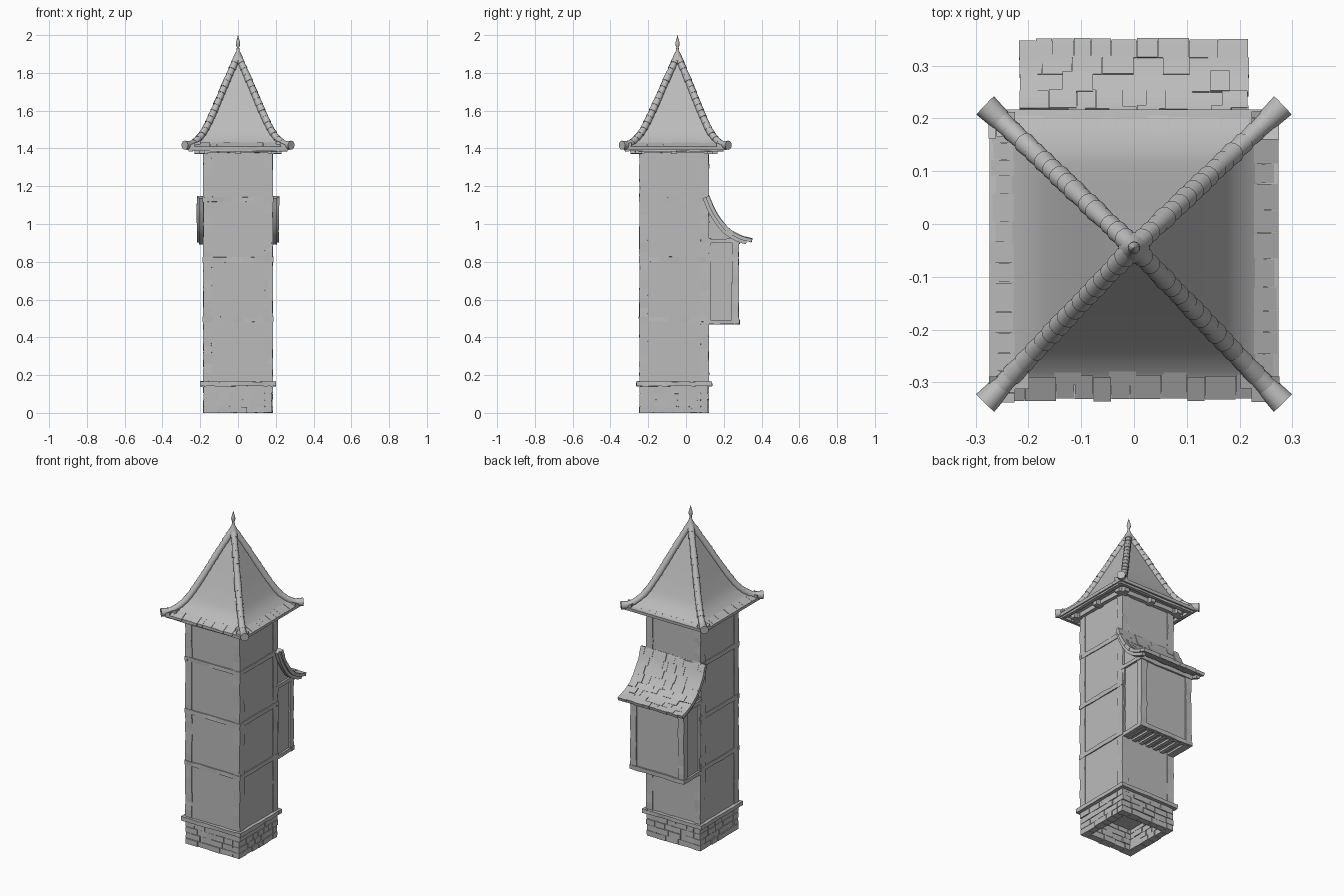
import bpy, bmesh, math, random
from mathutils import Vector, Matrix

random.seed(4)
if "Cube" in bpy.data.objects:
    bpy.data.objects.remove(bpy.data.objects["Cube"])

stone = bpy.data.materials.new("plain grey")
stone.use_nodes = True
GREY = (0.5, 0.5, 0.5, 1)
stone.diffuse_color = GREY
stone.node_tree.nodes["Principled BSDF"].inputs["Base Color"].default_value = GREY

CY = -0.0625          # tower centre in y
HALF = 0.18           # tower half width
rnd = random.uniform


def finish(bm, name, smooth=False):
    bmesh.ops.recalc_face_normals(bm, faces=bm.faces)
    me = bpy.data.meshes.new(name)
    bm.to_mesh(me)
    bm.free()
    me.materials.append(stone)
    ob = bpy.data.objects.new(name, me)
    bpy.context.collection.objects.link(ob)
    if smooth:
        bpy.ops.object.select_all(action='DESELECT')
        ob.select_set(True)
        bpy.context.view_layer.objects.active = ob
        bpy.ops.object.shade_smooth_by_angle(angle=math.radians(35))
    return ob


def loft(bm, rings):
    """Skin closed rings of equal length and cap both ends."""
    vs = [[bm.verts.new(p) for p in ring] for ring in rings]
    n = len(vs[0])
    for a, b in zip(vs, vs[1:]):
        for i in range(n):
            bm.faces.new((a[i], a[(i + 1) % n], b[(i + 1) % n], b[i]))
    bm.faces.new(vs[0][::-1])
    bm.faces.new(vs[-1])


def beam(bm, lo, hi, wobble=0.0, step=0.05):
    """Box from lo to hi, cut along its longest axis and roughened."""
    lo, hi = Vector(lo), Vector(hi)
    size = hi - lo
    ax = max(range(3), key=lambda i: size[i])
    u, v = [i for i in range(3) if i != ax]
    n = max(1, round(size[ax] / step)) if wobble else 1
    rings = []
    for k in range(n + 1):
        ring = []
        for a, b in ((0, 0), (1, 0), (1, 1), (0, 1)):
            p = lo.copy()
            p[ax] += size[ax] * k / n
            p[u] += size[u] * a + rnd(-wobble, wobble)
            p[v] += size[v] * b + rnd(-wobble, wobble)
            ring.append(p)
        rings.append(ring)
    loft(bm, rings)


def curve(pts, steps=5):
    """Smooth 2D path through the given points."""
    p = [Vector(q) for q in pts]
    p = [2 * p[0] - p[1]] + p + [2 * p[-1] - p[-2]]
    out = []
    for a, b, c, d in zip(p, p[1:], p[2:], p[3:]):
        for k in range(steps):
            t = k / steps
            out.append(0.5 * (2 * b + (c - a) * t + (2 * a - 5 * b + 4 * c - d) * t**2
                              + (3 * b - a - 3 * c + d) * t**3))
    return out + [p[-2]]


def sweep(bm, path, x0, x1, low, high):
    """Slab following a y-z path, between two offsets along its normal."""
    rings = []
    for i, p in enumerate(path):
        d = (path[min(i + 1, len(path) - 1)] - path[max(i - 1, 0)]).normalized()
        n = Vector((-d.y, d.x))
        a, b = p + n * low, p + n * high
        rings.append([(x0, *a), (x1, *a), (x1, *b), (x0, *b)])
    loft(bm, rings)


def turn(k):
    """Quarter turn about the tower axis."""
    axis = Matrix.Translation((0, CY, 0))
    return axis @ Matrix.Rotation(k * math.pi / 2, 4, 'Z') @ axis.inverted()


def four_sides(bm, build):
    for k in range(4):
        start = len(bm.verts)
        build()
        bm.verts.ensure_lookup_table()
        bmesh.ops.transform(bm, matrix=turn(k), verts=bm.verts[start:])


# Plaster walls
bm = bmesh.new()
beam(bm, (-HALF, CY - HALF, 0.13), (HALF, CY + HALF, 1.395))
finish(bm, "tower_walls")

# Hollow brick foundation
bm = bmesh.new()


def brick_side():
    face = CY - HALF
    beam(bm, (-HALF, face + 0.003, 0.002), (HALF - 0.04, face + 0.037, 0.14))
    for row in range(4):
        x = -0.183
        end = 0.183 - 0.045
        while x < end - 0.005:
            w = rnd(0.045, 0.085)
            nx = end if x + w > end - 0.03 else x + w
            out = rnd(-0.002, 0.005)
            beam(bm, (x, face - out, row * 0.035), (nx - 0.003, face + 0.042 + out, row * 0.035 + 0.032), 0.001)
            x = nx


four_sides(bm, brick_side)
finish(bm, "brick_foundation")

# Timber frame of the tower
bm = bmesh.new()


def timber_side():
    f = CY - HALF
    beam(bm, (-0.184, f - 0.004, 0.16), (-0.14, f + 0.04, 1.395), 0.002)
    beam(bm, (0.14, f - 0.003, 0.16), (0.18, f + 0.01, 1.395), 0.002)
    beam(bm, (-0.2, f - 0.02, 0.142), (0.2, f + 0.01, 0.166), 0.002)
    for z in (0.495, 0.812, 1.13):
        beam(bm, (-0.187, f - 0.006, z - 0.013), (0.187, f + 0.01, z + 0.013), 0.002)


four_sides(bm, timber_side)
finish(bm, "timber_frame")

# Main roof, flared towards the eaves
roof_line = curve([(0.274, 1.41), (0.235, 1.425), (0.187, 1.475), (0.15, 1.545),
                   (0.11, 1.635), (0.055, 1.765), (0.004, 1.88)])


def roof_cy(w):
    return -0.057 + 0.013 * (1 - w / 0.275)


def square(w, z):
    return [(sx * w, roof_cy(w) + sy * w, z) for sx, sy in ((-1, -1), (1, -1), (1, 1), (-1, 1))]


bm = bmesh.new()
loft(bm, [square(0.17, 1.405), square(0.24, 1.402), square(0.272, 1.392)]
     + [square(*p) for p in roof_line])
finish(bm, "main_roof", True)

# Ragged eave shingles
bm = bmesh.new()


def eave_side():
    for row, (y, z) in enumerate(((0.276, 1.408), (0.25, 1.418))):
        x = -y
        while x < y - 0.01:
            nx = min(x + rnd(0.03, 0.06), y)
            if row == 0 or rnd(0, 1) < 0.3:
                a = CY + 0.006 - y - rnd(-0.003, 0.004)
                sides = [[(px, a, z - 0.012), (px, a, z + 0.003),
                          (px, a + 0.045, z + 0.024), (px, a + 0.045, z + 0.005)]
                         for px in (x + 0.001, nx)]
                loft(bm, sides)
            x = nx


four_sides(bm, eave_side)
finish(bm, "eave_shingles")

# Soffit boards and rafter ends under the eaves
bm = bmesh.new()


def soffit_side():
    f = CY - HALF
    beam(bm, (-0.262, f - 0.08, 1.385), (0.262, f - 0.06, 1.402), 0.002)
    beam(bm, (-0.2, f - 0.022, 1.378), (0.2, f + 0.01, 1.404), 0.002)
    for x in (-0.19, 0, 0.19):
        beam(bm, (x - 0.016, f - 0.05, 1.372), (x + 0.016, f + 0.02, 1.402), 0.001)


four_sides(bm, soffit_side)
finish(bm, "soffit_boards")

# Hip ridges made of overlapping round tiles
bm = bmesh.new()
ridge = [Vector((0.282, 1.415))] + roof_line[2:]
lengths = [0]
for a, b in zip(ridge, ridge[1:]):
    lengths.append(lengths[-1] + math.hypot(1.414 * (a.x - b.x), a.y - b.y))


def on_ridge(s):
    for i in range(len(ridge) - 1):
        if s <= lengths[i + 1]:
            return ridge[i].lerp(ridge[i + 1], (s - lengths[i]) / (lengths[i + 1] - lengths[i]))
    return ridge[-1]


TILES = 17
for sx in (-1, 1):
    for sy in (-1, 1):
        for k in range(TILES):
            ends = [on_ridge(lengths[-1] * t / TILES) for t in (k, k + 1.15)]
            a, b = [Vector((sx * w, roof_cy(w) + sy * w, z + 0.002)) for w, z in ends]
            rot = (b - a).to_track_quat('Z', 'Y').to_matrix().to_4x4()
            r = 0.024 if k == 0 else rnd(0.019, 0.021)
            bmesh.ops.create_cone(bm, cap_ends=True, segments=12, radius1=r, radius2=r - 0.003,
                                  depth=(b - a).length,
                                  matrix=Matrix.Translation((a + b) / 2) @ rot)
finish(bm, "hip_ridge_tiles", True)

# Turned finial
bm = bmesh.new()
finial = [(0.03, 1.865), (0.022, 1.89), (0.009, 1.915), (0.006, 1.935), (0.012, 1.95),
          (0.01, 1.965), (0.004, 1.985), (0.001, 2.0)]
loft(bm, [[(r * math.cos(i * math.pi / 6), -0.045 + r * math.sin(i * math.pi / 6), z)
           for i in range(12)] for r, z in finial])
finish(bm, "finial", True)

# Projecting bay at the back
bm = bmesh.new()
side = [(0.1, 0.48), (0.272, 0.48), (0.272, 0.92), (0.217, 0.945), (0.15, 1.035),
        (0.118, 1.11), (0.1, 1.11)]
loft(bm, [[(x, y, z) for y, z in side] for x in (-0.172, 0.172)])
finish(bm, "bay_walls")

bm = bmesh.new()
for s in (-1, 1):
    x0, x1 = sorted((s * 0.14, s * 0.181))
    beam(bm, (x0, 0.242, 0.475), (x1, 0.279, 0.925), 0.002)
    x0, x1 = sorted((s * 0.16, s * 0.184))
    for z in (0.47, 0.9):
        beam(bm, (x0, 0.11, z), (x1, 0.28, z + 0.022), 0.0015)
    beam(bm, (x0, 0.11, 0.48), (x1 - 0.004 * (s > 0), 0.13, 0.91), 0.0015)
for z in (0.47, 0.895):
    beam(bm, (-0.185, 0.255, z), (0.185, 0.283, z + 0.024), 0.002)
for i in range(7):
    x = -0.15 + i * 0.05
    beam(bm, (x - 0.012, 0.11, 0.468), (x + 0.012, 0.272, 0.49), 0.001)
finish(bm, "bay_timbers")

# Lean-to roof of the bay with rake boards
lean = curve([(0.112, 1.145), (0.15, 1.06), (0.212, 0.975), (0.28, 0.932), (0.345, 0.912)], 6)
bm = bmesh.new()
sweep(bm, lean, -0.213, 0.213, -0.008, 0.008)
for s in (-1, 1):
    x0, x1 = sorted((s * 0.185, s * 0.207))
    sweep(bm, lean[:-2], x0, x1, -0.026, -0.006)
finish(bm, "bay_roof", True)

# Loose shingles on the lean-to roof
bm = bmesh.new()
ROWS = 8
for row in range(ROWS):
    part = lean[row * 3:row * 3 + 4]
    last = row == ROWS - 1
    x = -0.213 - rnd(0.002, 0.009)
    while x < 0.2:
        nx = x + rnd(0.03, 0.06)
        if nx > 0.195:
            nx = 0.213 + rnd(0.002, 0.009)
        edge = x < -0.21 or nx > 0.21
        if last or edge or rnd(0, 1) < 0.6:
            strip = list(part)
            strip[-1] = strip[-1] + (strip[-1] - strip[-2]) * rnd(0.0, 0.5)
            lift = 0.009 + rnd(0, 0.005)
            sweep(bm, strip, x, nx - 0.001, -0.009 if edge or last else 0.0, lift)
        x = nx
finish(bm, "bay_shingles")
